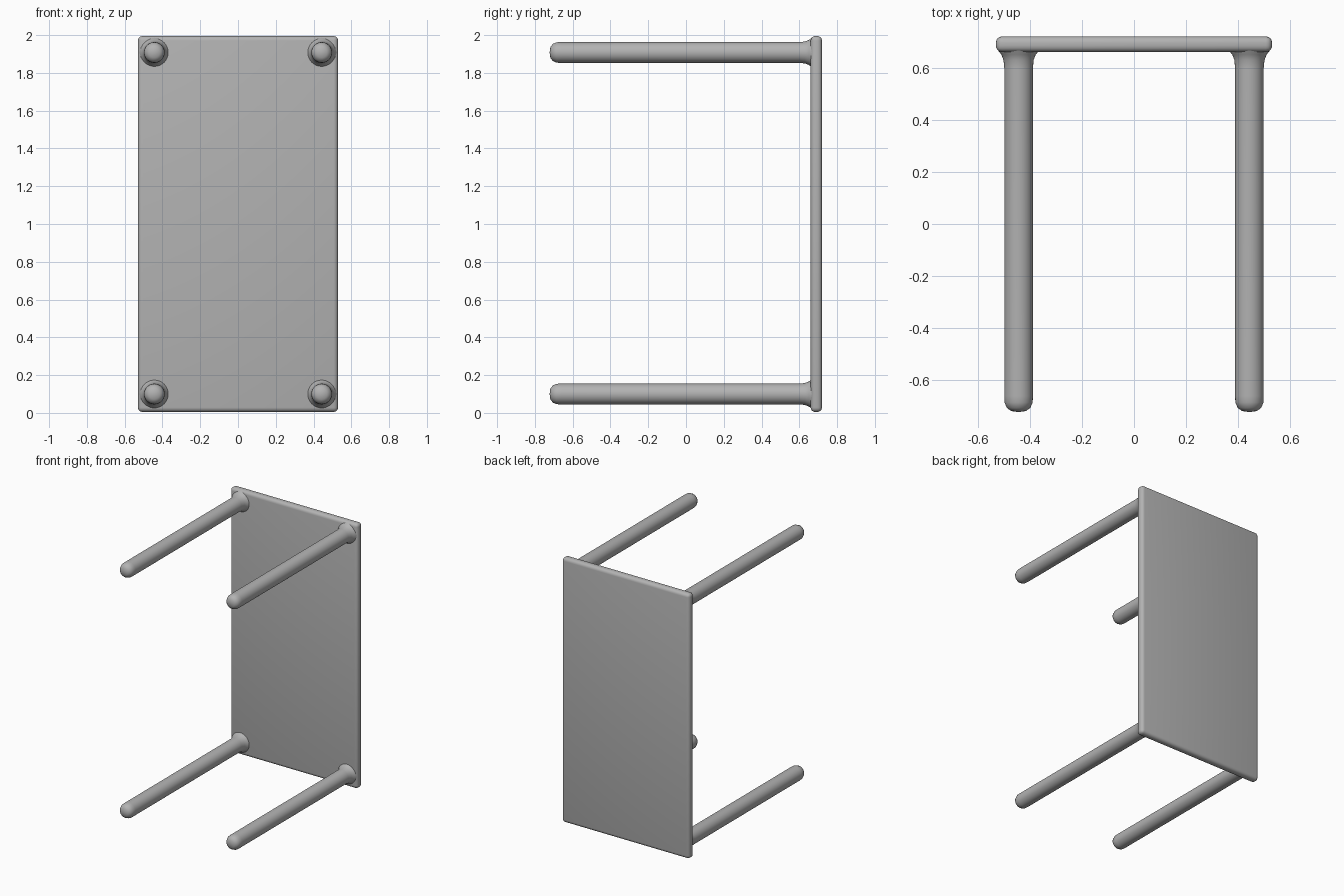
import bpy
import bmesh
import math
from mathutils import Matrix, Vector

old = bpy.data.objects.get("Cube")
if old:
    bpy.data.objects.remove(old, do_unlink=True)

# One plain grey material
GREY = (0.45, 0.45, 0.45, 1.0)
grey = bpy.data.materials.new("plain grey")
grey.use_nodes = True
grey.diffuse_color = GREY
grey.node_tree.nodes["Principled BSDF"].inputs["Base Color"].default_value = GREY


def finish(name, bm):
    bmesh.ops.recalc_face_normals(bm, faces=bm.faces)
    mesh = bpy.data.meshes.new(name)
    bm.to_mesh(mesh)
    bm.free()
    mesh.materials.append(grey)
    obj = bpy.data.objects.new(name, mesh)
    bpy.context.collection.objects.link(obj)
    bpy.ops.object.select_all(action='DESELECT')
    obj.select_set(True)
    bpy.context.view_layer.objects.active = obj
    return obj


# Table top: upright slab with softly rounded edges
bm = bmesh.new()
bmesh.ops.create_cube(bm, size=1.0, matrix=Matrix.Translation((0, 0.69, 1.0))
                      @ Matrix.Diagonal((1.06, 0.06, 1.99, 1)))
top = finish("table_top", bm)
bevel = top.modifiers.new("rounded_edges", 'BEVEL')
bevel.width = 0.024
bevel.segments = 4
bpy.ops.object.modifier_apply(modifier="rounded_edges")
bpy.ops.object.shade_smooth_by_angle(angle=math.radians(40))

# Leg profile (radius, y): rounded foot, straight shaft, flared joint at the top
PROFILE = [(0, -0.722), (0.028, -0.718), (0.045, -0.706), (0.054, -0.685),
           (0.055, -0.66), (0.055, 0.60), (0.058, 0.63), (0.066, 0.65),
           (0.080, 0.668), (0.087, 0.685), (0.080, 0.70), (0, 0.705)]


def make_leg(name, x, z):
    bm = bmesh.new()
    verts = [bm.verts.new((x + r, y, z)) for r, y in PROFILE]
    edges = [bm.edges.new(pair) for pair in zip(verts, verts[1:])]
    bmesh.ops.spin(bm, geom=verts + edges, cent=Vector((x, 0, z)), axis=(0, 1, 0),
                   angle=math.tau, steps=32, use_merge=True)
    bmesh.ops.remove_doubles(bm, verts=bm.verts, dist=1e-4)
    finish(name, bm)
    bpy.ops.object.shade_smooth_by_angle(angle=math.radians(50))


for side, x in (("left", 0.443), ("right", -0.443)):
    for level, z in (("upper", 1.908), ("lower", 0.1)):
        make_leg(f"{level}_{side}_leg", x, z)
